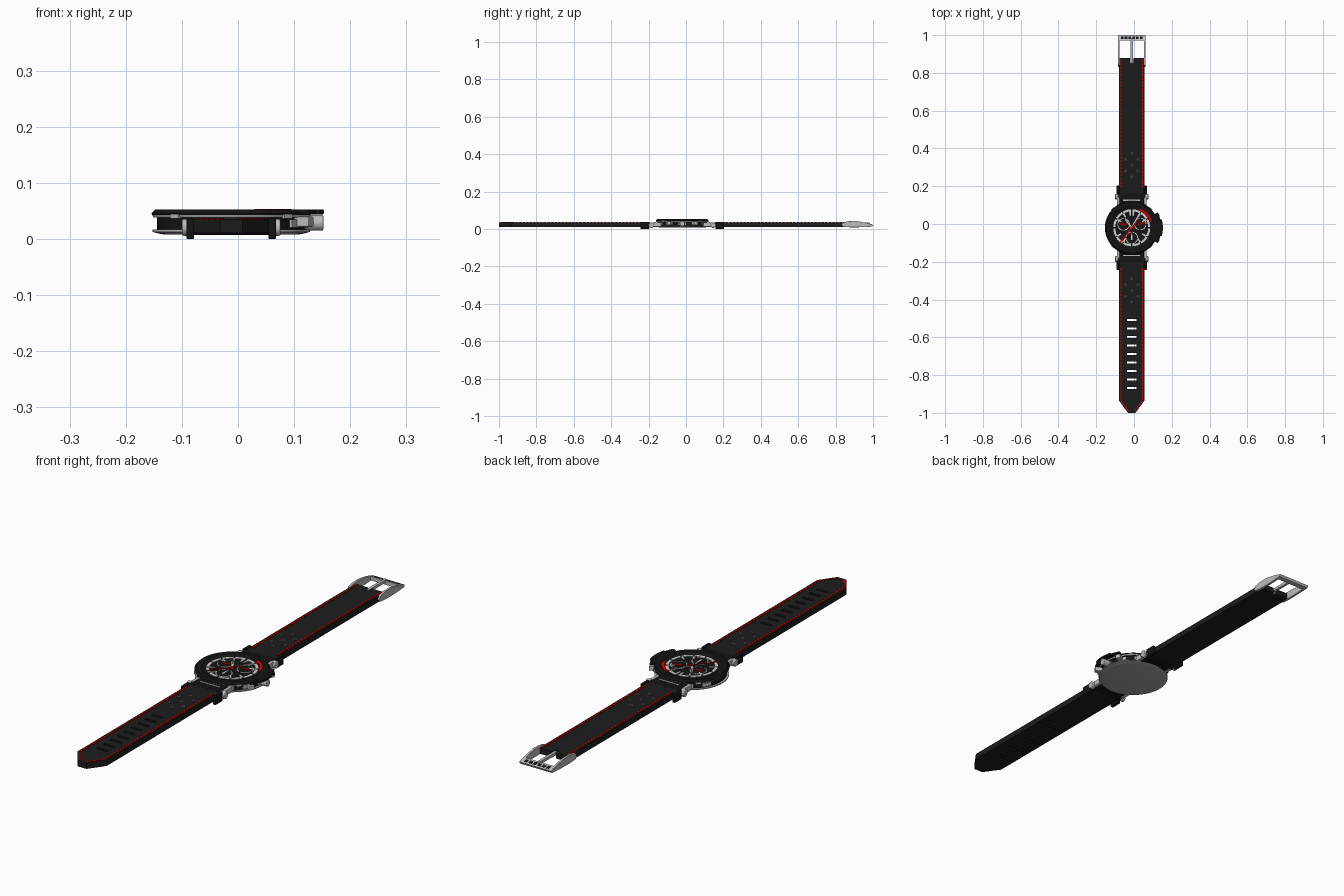
import bpy, bmesh, math
from mathutils import Matrix, Vector

cube = bpy.data.objects.get("Cube")
if cube:
    bpy.data.objects.remove(cube, do_unlink=True)

CX, CY = -0.012, -0.02          # centre of the case
ALONG_X = Matrix(((0, 0, 1, 0), (1, 0, 0, 0), (0, 1, 0, 0), (0, 0, 0, 1)))


def material(name, rgb):
    m = bpy.data.materials.new(name)
    m.use_nodes = True
    m.diffuse_color = (*rgb, 1)
    m.node_tree.nodes["Principled BSDF"].inputs["Base Color"].default_value = (*rgb, 1)
    return m


LEATHER = material("dark leather", (0.012, 0.012, 0.012))
BLACK = material("black", (0.007, 0.007, 0.007))
SILVER = material("silver", (0.5, 0.5, 0.5))
STEEL = material("grey steel", (0.37, 0.37, 0.37))
GREY = material("charcoal", (0.04, 0.04, 0.04))
RED = material("red", (0.6, 0.0, 0.0))
WHITE = material("dial white", (0.65, 0.65, 0.65))


def finish(name, bm, mats, bevel=0, smooth=False):
    bmesh.ops.recalc_face_normals(bm, faces=bm.faces)
    mesh = bpy.data.meshes.new(name)
    bm.to_mesh(mesh)
    bm.free()
    ob = bpy.data.objects.new(name, mesh)
    bpy.context.collection.objects.link(ob)
    for m in mats:
        mesh.materials.append(m)
    if bevel:
        b = ob.modifiers.new("soft edges", "BEVEL")
        b.width, b.segments, b.limit_method = bevel, 2, 'ANGLE'
    if smooth:
        bpy.ops.object.select_all(action='DESELECT')
        ob.select_set(True)
        bpy.context.view_layer.objects.active = ob
        bpy.ops.object.shade_smooth_by_angle(angle=math.radians(35))
    return ob


def prisms(name, outlines, z0, z1, mat, matrix=None, bevel=0, smooth=False):
    """Extrude one or more outlines into a single object."""
    bm = bmesh.new()
    for pts in outlines:
        low = [bm.verts.new((x, y, z0)) for x, y in pts]
        high = [bm.verts.new((x, y, z1)) for x, y in pts]
        bm.faces.new(low)
        bm.faces.new(high)
        for i in range(len(pts)):
            j = (i + 1) % len(pts)
            bm.faces.new((low[i], low[j], high[j], high[i]))
    if matrix:
        bm.transform(matrix)
    return finish(name, bm, [mat], bevel, smooth)


def rect(x, y, w, h):
    return [(x - w / 2, y - h / 2), (x + w / 2, y - h / 2), (x + w / 2, y + h / 2), (x - w / 2, y + h / 2)]


def disc(x, y, r, n=24):
    return [(x + r * math.cos(math.tau * i / n), y + r * math.sin(math.tau * i / n)) for i in range(n)]


def sector(r0, r1, a0, a1, n=8, x=CX, y=CY):
    angles = [math.radians(a0 + (a1 - a0) * i / n) for i in range(n + 1)]
    return ([(x + r1 * math.cos(a), y + r1 * math.sin(a)) for a in angles]
            + [(x + r0 * math.cos(a), y + r0 * math.sin(a)) for a in reversed(angles)])


def bar(p, q, w0, w1):
    """Tapering hand from p to q."""
    p, q = Vector(p), Vector(q)
    n = (q - p).normalized().orthogonal()
    return [tuple(v) for v in (p + n * w0 / 2, p - n * w0 / 2, q - n * w1 / 2, q + n * w1 / 2)]


def polar(r, deg, x=CX, y=CY):
    return x + r * math.cos(math.radians(deg)), y + r * math.sin(math.radians(deg))


def lathe(name, profile, mats, bands, n=72):
    """Spin (radius, height) points; bands gives the material of each step."""
    bm = bmesh.new()
    rings = [[bm.verts.new((*p, z)) for p in disc(CX, CY, r, n)] for r, z in profile]
    for k in range(len(rings) - 1):
        for i in range(n):
            j = (i + 1) % n
            f = bm.faces.new((rings[k][i], rings[k][j], rings[k + 1][j], rings[k + 1][i]))
            f.material_index = bands[k]
    bm.faces.new(rings[0]).material_index = bands[0]
    bm.faces.new(rings[-1]).material_index = bands[-1]
    return finish(name, bm, mats, smooth=True)


# Case: steel back, silver rims, black flank, bezel and dial floor
lathe("case", [(0.118, 0.008), (0.13, 0.01), (0.14, 0.013), (0.14, 0.017), (0.132, 0.017), (0.132, 0.039),
               (0.139, 0.039), (0.141, 0.043), (0.142, 0.046), (0.135, 0.053), (0.116, 0.053),
               (0.112, 0.05), (0.1, 0.046)],
      [STEEL, SILVER, BLACK], [0, 0, 1, 1, 2, 2, 1, 2, 2, 2, 2, 2])
prisms("case_flank_inlays", [sector(0.13, 0.137, a - 8, a + 8) for a in range(-60, 180, 30)], 0.021, 0.035, SILVER)
prisms("bezel_studs", [sector(0.136, 0.145, a - 4, a + 4) for a in range(45, 360, 90)], 0.037, 0.045, SILVER)

# Crown, pushers and the guard above them
prisms("crown_guard", [sector(0.13, 0.158, a, a + 14) for a in (-30, 16)] + [sector(0.13, 0.165, -16, 16)],
       0.044, 0.053, BLACK, bevel=0.002)
prisms("crown", [disc(CY, 0.029, 0.014, 20)], 0.115, 0.152, SILVER, ALONG_X, 0.002, True)
prisms("pushers", [bar(polar(0.12, a), polar(0.16, a), 0.022, 0.02) for a in (-27, 27)],
       0.022, 0.04, SILVER, bevel=0.002)

# Dial markings
prisms("dial_ring", [sector(0.087, 0.098, a + 2, a + 28) for a in range(0, 360, 30)], 0.046, 0.048, WHITE)
prisms("dial_red_arc", [sector(0.101, 0.113, 18, 66)], 0.047, 0.0535, RED)
prisms("hour_markers", [bar(polar(0.064, a), polar(0.088, a), 0.007, 0.01)
                        for a in (30, 60, 84, 96, 120, 150, 210, 240, 300, 330)], 0.046, 0.0485, WHITE)
subdials = [(-0.055, -0.002), (0.033, 0.0), (CX, -0.074)]
prisms("subdial_floors", [disc(x, y, 0.032) for x, y in subdials], 0.046, 0.0475, BLACK)
prisms("subdial_rings", [sector(0.029, 0.033, a, a + 80, 8, x, y) for x, y in subdials for a in range(0, 360, 90)],
       0.046, 0.0485, WHITE)
hands = [bar(polar(0.012, a + 180, *c), polar(0.026, a, *c), 0.009, 0.004) for c, a in zip(subdials, (175, 20, 90))]
prisms("subdial_side_hands", hands[:2], 0.047, 0.049, RED)
prisms("subdial_lower_hand", hands[2:], 0.047, 0.049, WHITE)
prisms("hour_hands", [bar((CX, CY), polar(0.055, 128), 0.01, 0.005), bar((CX, CY), polar(0.08, 62), 0.008, 0.004)],
       0.049, 0.0505, WHITE)
prisms("sweep_hand", [bar(polar(0.1, 232), polar(0.045, 52), 0.008, 0.005)], 0.0505, 0.0515, RED)
prisms("hand_cap", [disc(CX, CY, 0.008)], 0.046, 0.0525, RED)

# Lugs, hinge knobs and strap collars, one set at each end of the case
for end, s in (("back", 1), ("front", -1)):
    y = CY + s * 0.165
    prisms(end + "_lugs", [rect(CX + k * 0.072, CY + s * 0.137, 0.014, 0.05) for k in (-1, 1)],
           0.012, 0.035, SILVER, bevel=0.003)
    for side, k in (("right", -1), ("left", 1)):
        x = CX + k * 0.079
        prisms(f"{end}_{side}_hinge_knob", [disc(y, 0.021, 0.015)], x - 0.009, x + 0.009, SILVER, ALONG_X, 0.003, True)
    prisms(end + "_hinge_barrel", [disc(y, 0.021, 0.014)], CX - 0.07, CX + 0.07, BLACK, ALONG_X, smooth=True)
    prisms(end + "_end_link", [rect(CX, CY + s * 0.15, 0.128, 0.07)], 0.012, 0.036, BLACK, bevel=0.003)
    prisms(end + "_link_trim", [rect(CX, CY + s * 0.146, 0.09, 0.006)], 0.03, 0.037, SILVER)
    prisms(end + "_collar_sides", [rect(CX + k * 0.073, CY + s * 0.2, 0.014, 0.046) for k in (-1, 1)],
           0.0, 0.038, BLACK, bevel=0.003)


def strap(name, ys, xs, hole, half):
    """Sheet of cells with openings, thickened into a strap."""
    bm = bmesh.new()
    rows = [[bm.verts.new((CX + x * half(y), y, 0.035)) for x in xs] for y in ys]
    for j in range(len(ys) - 1):
        for i in range(len(xs) - 1):
            if not hole(i, j):
                bm.faces.new((rows[j][i], rows[j][i + 1], rows[j + 1][i + 1], rows[j + 1][i]))
    for v in [v for v in bm.verts if not v.link_faces]:
        bm.verts.remove(v)
    ob = finish(name, bm, [LEATHER])
    for p in ob.data.polygons:
        if p.normal.z < 0:
            p.flip()
    t = ob.modifiers.new("thickness", "SOLIDIFY")
    t.thickness, t.offset = 0.024, -1


# Front strap with nine slots and a tapered tip
def front_half(y):
    return 0.067 if y > -0.935 else 0.067 - 0.047 * (-0.935 - y) / 0.065


slots = [-0.508 - 0.045 * i for i in range(9)]
front_ys = [-0.175] + [y + d for y in slots for d in (0.0055, -0.0055)] + [-0.935, -1.0]
strap("front_strap", front_ys, [-1, -0.36, 0.36, 1],
      lambda i, j: i == 1 and j % 2 == 1 and j < 18, front_half)
# Back strap with a notch for the buckle tongue
strap("back_strap", [0.135, 0.855, 0.878], [-1, -0.12, 0.12, 1], lambda i, j: i == 1 and j == 1, lambda y: 0.067)

# Dashed stitching along both edges and round the tip
dash, gap = 0.0135, 0.019
stitches = []
for k in (-1, 1):
    x = CX + k * 0.057
    for y0, y1 in ((-0.925, -0.235), (0.2, 0.865)):
        stitches += [rect(x, y0 + gap * i, 0.0075, dash) for i in range(int((y1 - y0) / gap) + 1)]
    a, b = Vector((x, -0.935)), Vector((CX + k * 0.016, -0.991))
    stitches += [bar(a.lerp(b, t), a.lerp(b, t + 0.2), 0.007, 0.007) for t in (0, 0.27, 0.54, 0.8)]
prisms("red_stitching", stitches, 0.034, 0.037, RED)

# Perforation dots in a staggered pattern
dots = []
for start, s in ((0.25, 1), (-0.29, -1)):
    for row in range(5):
        for k in ((-1, 1) if row % 2 else (0,)):
            dots.append(disc(CX + k * 0.032, start + s * row * 0.031, 0.008, 12))
prisms("strap_perforations", dots, 0.034, 0.036, GREY)

# Buckle: curved side arms, end bar, hinge bar and tongue
arm = [(0.832, 0.022), (0.842, 0.036), (0.87, 0.042), (0.91, 0.043), (0.96, 0.034), (1.0, 0.022),
       (0.995, 0.013), (0.95, 0.01), (0.88, 0.009), (0.842, 0.012)]
for side, k in (("right", -1), ("left", 1)):
    x = CX + k * 0.069
    prisms(side + "_buckle_arm", [arm], x - 0.005, x + 0.005, SILVER, ALONG_X, 0.001, True)
prisms("buckle_end_bar", [[(0.972, 0.014), (0.972, 0.031), (1.0, 0.022), (0.995, 0.013)]],
       CX - 0.07, CX + 0.07, SILVER, ALONG_X)
prisms("buckle_hinge_bar", [disc(0.866, 0.023, 0.006, 16)], CX - 0.07, CX + 0.07, SILVER, ALONG_X, smooth=True)
prisms("buckle_tongue", [rect(CX, 0.922, 0.012, 0.118)], 0.022, 0.035, SILVER, bevel=0.002)
# Dark inlays set along the sloping end bar
inlay = [(0.979, 0.028), (0.979, 0.0295), (0.993, 0.025), (0.993, 0.0235)]
for i in range(6):
    x = CX - 0.05 + 0.02 * i
    prisms(f"end_bar_inlay_{i + 1}", [inlay], x - 0.007, x + 0.007, BLACK, ALONG_X)
